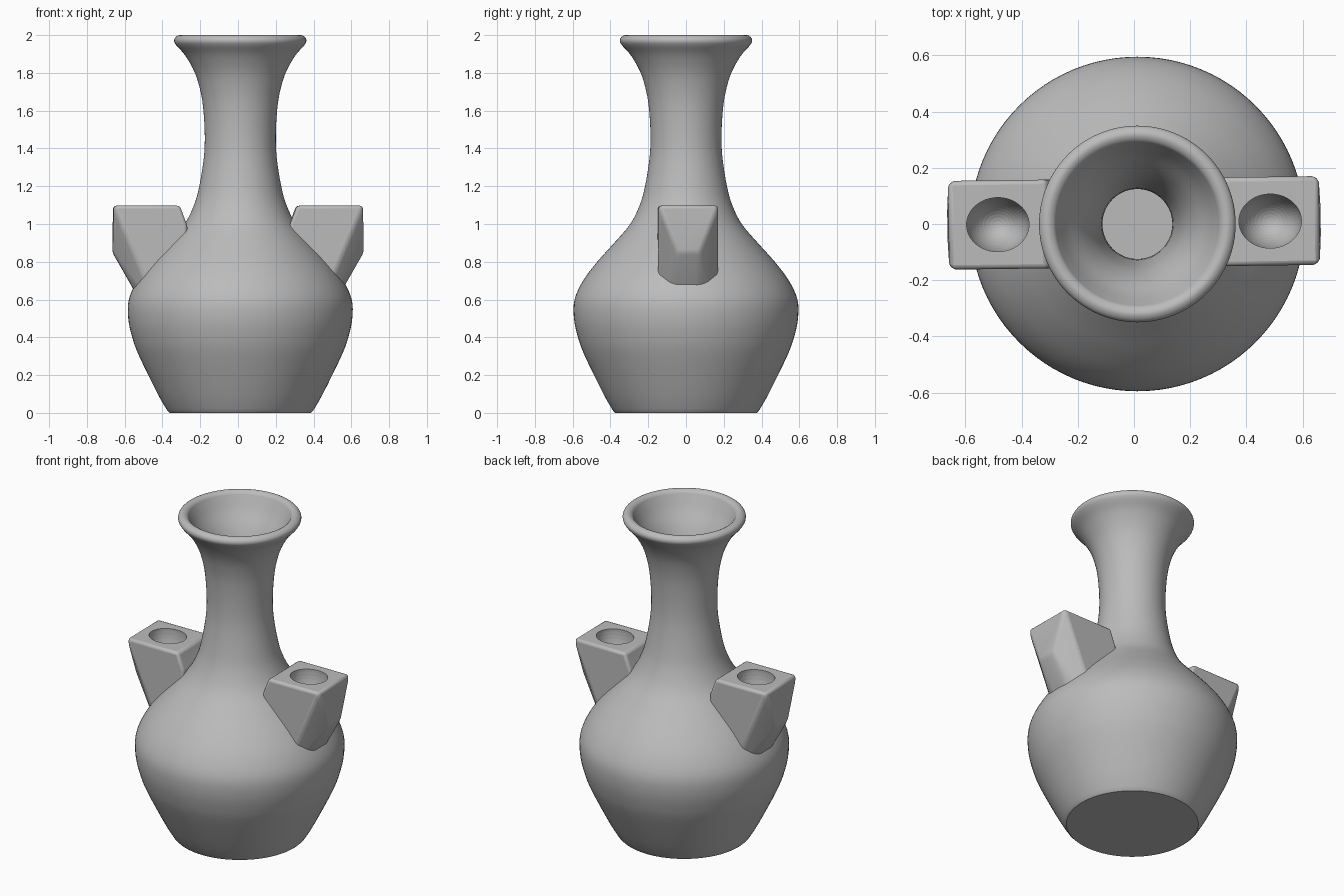
import bpy, bmesh, math
from mathutils import Vector

cube = bpy.data.objects.get("Cube")
if cube:
    bpy.data.objects.remove(cube, do_unlink=True)

AXIS_X = 0.012
SIDES = 96

clay = bpy.data.materials.new("grey_clay")
clay.use_nodes = True
clay.diffuse_color = (0.5, 0.5, 0.5, 1)
clay.node_tree.nodes["Principled BSDF"].inputs["Base Color"].default_value = (0.5, 0.5, 0.5, 1)


def make_object(name, bm):
    bmesh.ops.recalc_face_normals(bm, faces=bm.faces)
    mesh = bpy.data.meshes.new(name)
    bm.to_mesh(mesh)
    bm.free()
    mesh.materials.append(clay)
    obj = bpy.data.objects.new(name, mesh)
    bpy.context.collection.objects.link(obj)
    return obj


def shade(obj, degrees):
    bpy.ops.object.select_all(action='DESELECT')
    obj.select_set(True)
    bpy.context.view_layer.objects.active = obj
    bpy.ops.object.shade_smooth_by_angle(angle=math.radians(degrees))


def smooth_path(points, steps=4):
    """Catmull-Rom curve through (radius, height) points."""
    pts = [Vector(p) for p in points]
    pts = [pts[0]] + pts + [pts[-1]]
    path = []
    for a, b, c, d in zip(pts, pts[1:], pts[2:], pts[3:]):
        for i in range(steps):
            t = i / steps
            path.append(0.5 * (2 * b + (c - a) * t + (2 * a - 5 * b + 4 * c - d) * t**2
                               + (3 * b - a - 3 * c + d) * t**3))
    return path + [pts[-1]]


# Vase: outer wall, rolled lip, then the hollow inside down to a flat floor
outer = [(0.385, 0.01), (0.437, 0.1), (0.535, 0.3), (0.572, 0.4), (0.593, 0.5),
         (0.59, 0.6), (0.545, 0.7), (0.47, 0.8), (0.38, 0.9), (0.295, 1.0),
         (0.245, 1.1), (0.217, 1.2), (0.193, 1.35), (0.188, 1.47), (0.195, 1.6),
         (0.21, 1.7), (0.24, 1.8), (0.29, 1.89), (0.338, 1.945), (0.35, 1.97),
         (0.342, 1.99), (0.32, 2.0), (0.297, 1.99), (0.283, 1.965)]
inner = [(0.25, 1.9), (0.19, 1.8), (0.15, 1.68), (0.125, 1.47), (0.14, 1.25),
         (0.22, 1.0), (0.4, 0.75), (0.48, 0.55), (0.4, 0.25), (0.3, 0.1)]
profile = [Vector((0.375, 0))] + smooth_path(outer + inner)

bm = bmesh.new()
rings = []
for radius, height in profile:
    rings.append([bm.verts.new((AXIS_X + radius * math.cos(2 * math.pi * i / SIDES),
                                radius * math.sin(2 * math.pi * i / SIDES), height))
                  for i in range(SIDES)])
for low, high in zip(rings, rings[1:]):
    for i in range(SIDES):
        j = (i + 1) % SIDES
        bm.faces.new((low[i], low[j], high[j], high[i]))
bm.faces.new(rings[0])
bm.faces.new(rings[-1])
vase = make_object("vase_body", bm)
shade(vase, 40)


# Side spouts: faceted blocks with a rounded socket in the top
def make_spout(name, side):
    bm = bmesh.new()
    half = [(0.31, 0.158, 1.097), (0.66, 0.158, 1.097), (0.665, 0.06, 0.85),
            (0.44, 0.06, 0.455), (0.4, 0.158, 0.48), (0.27, 0.158, 0.99),
            (0.27, 0.158, 0.5)]
    for x, y, z in half:
        for s in (1, -1):
            bm.verts.new((side * x, s * y, z))
    bmesh.ops.convex_hull(bm, input=bm.verts)
    bmesh.ops.dissolve_limit(bm, angle_limit=math.radians(2),
                             verts=bm.verts, edges=bm.edges)
    spout = make_object(name, bm)

    bm = bmesh.new()
    bmesh.ops.create_uvsphere(bm, u_segments=48, v_segments=24, radius=1)
    for v in bm.verts:
        v.co = Vector((v.co.x * 0.112 + side * 0.485, v.co.y * 0.097, v.co.z * 0.17 + 1.08))
    cutter = make_object(name + "_cutter", bm)
    cutter.hide_render = True
    cutter.hide_set(True)

    bevel = spout.modifiers.new("soft_edges", 'BEVEL')
    bevel.width = 0.016
    bevel.segments = 3
    bevel.limit_method = 'ANGLE'
    bevel.angle_limit = math.radians(12)
    socket = spout.modifiers.new("socket", 'BOOLEAN')
    socket.operation = 'DIFFERENCE'
    socket.object = cutter
    for obj in (spout, cutter):
        obj.rotation_euler.z = 0.013
        obj.location.y = 0.004
    shade(spout, 35)


make_spout("left_spout", 1)
make_spout("right_spout", -1)
